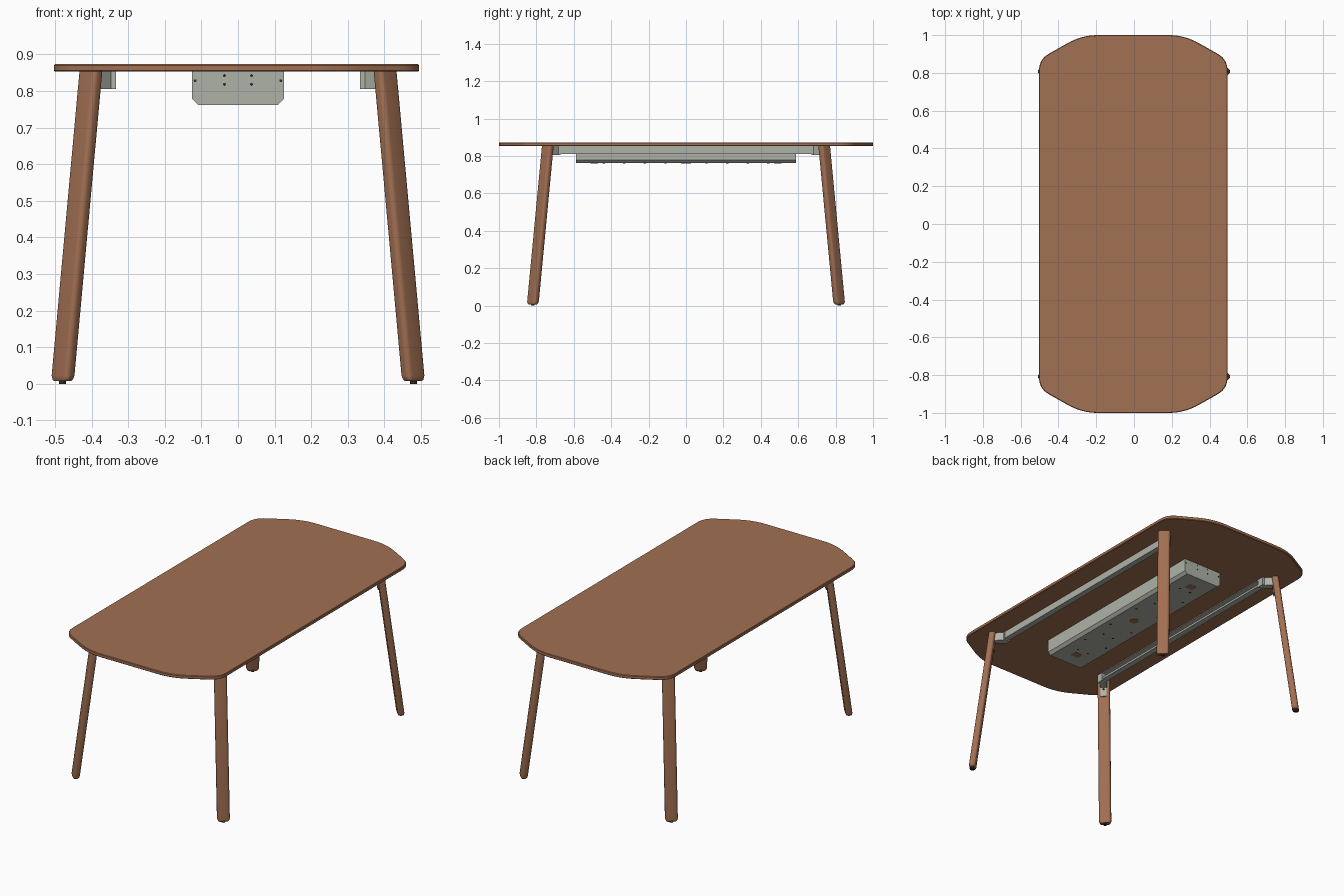
import bpy, bmesh, math
from mathutils import Vector, Matrix

cube = bpy.data.objects.get("Cube")
if cube:
    bpy.data.objects.remove(cube)


def material(name, rgb):
    m = bpy.data.materials.new(name)
    m.use_nodes = True
    m.diffuse_color = (*rgb, 1)
    m.node_tree.nodes["Principled BSDF"].inputs["Base Color"].default_value = (*rgb, 1)
    return m


WOOD = material("warm wood", (0.36, 0.16, 0.085))
METAL = material("light grey metal", (0.43, 0.45, 0.39))
DARK = material("dark rubber", (0.03, 0.025, 0.022))

TOP_Z, UNDER_Z = 0.873, 0.853


def finish(name, bm, mat, smooth=True):
    bmesh.ops.recalc_face_normals(bm, faces=bm.faces)
    mesh = bpy.data.meshes.new(name)
    bm.to_mesh(mesh)
    bm.free()
    mesh.materials.append(mat)
    ob = bpy.data.objects.new(name, mesh)
    bpy.context.collection.objects.link(ob)
    if smooth:
        bpy.ops.object.select_all(action="DESELECT")
        ob.select_set(True)
        bpy.context.view_layer.objects.active = ob
        bpy.ops.object.shade_smooth_by_angle(angle=math.radians(35))
    return ob


def loft(name, rings, mat, smooth=True):
    """Skin closed rings of points and cap both ends."""
    bm = bmesh.new()
    loops = [[bm.verts.new(p) for p in ring] for ring in rings]
    n = len(loops[0])
    for a, b in zip(loops, loops[1:]):
        for i in range(n):
            j = (i + 1) % n
            bm.faces.new((a[i], a[j], b[j], b[i]))
    bm.faces.new(loops[0])
    bm.faces.new(loops[-1])
    return finish(name, bm, mat, smooth)


def box(name, center, size, mat, angle=0):
    bm = bmesh.new()
    bmesh.ops.create_cube(bm, size=1, matrix=Matrix.Translation(center)
                          @ Matrix.Rotation(angle, 4, "Z") @ Matrix.Diagonal((*size, 1)))
    return finish(name, bm, mat, False)


def disc(name, center, radius, depth, mat, axis="Z"):
    bm = bmesh.new()
    rot = Matrix.Rotation(math.pi / 2, 4, "X") if axis == "Y" else Matrix()
    bmesh.ops.create_cone(bm, cap_ends=True, segments=20, radius1=radius, radius2=radius,
                          depth=depth, matrix=Matrix.Translation(center) @ rot)
    return finish(name, bm, mat)


def fillet(prev, corner, nxt, reach, steps=8):
    """Round one corner of an outline with a short quadratic curve."""
    c = Vector(corner)
    a = c + (Vector(prev) - c).normalized() * reach
    b = c + (Vector(nxt) - c).normalized() * reach
    return [a * (1 - t) ** 2 + c * 2 * t * (1 - t) + b * t * t
            for t in (i / steps for i in range(steps + 1))]


# Tabletop: rectangle with clipped, rounded ends
corners = []
for sx, sy in ((1, 1), (-1, 1), (-1, -1), (1, -1)):
    pair = [((sx * 0.499, sy * 0.872), 0.06), ((sx * 0.272, sy * 1.0), 0.085)]
    corners += pair if sx * sy > 0 else pair[::-1]
outline = []
for i, (p, reach) in enumerate(corners):
    outline += fillet(corners[i - 1][0], p, corners[(i + 1) % 8][0], reach)


def top_ring(z, inset):
    return [(p.x * (1 - inset / 0.5) - 0.004, p.y * (1 - inset), z) for p in outline]


loft("tabletop", [top_ring(UNDER_Z, 0.003), top_ring(UNDER_Z + 0.003, 0),
                  top_ring(TOP_Z - 0.003, 0), top_ring(TOP_Z, 0.003)], WOOD)


# Legs: rounded oblong section, splayed towards the corners
def leg_center(sx, sy, z):
    t = z / UNDER_Z
    return Vector((sx * (0.480 - 0.078 * t), sy * (0.820 - 0.081 * t), z))


def leg_ring(sx, sy, z, scale):
    half_w, half_d, r = 0.034, 0.0185, 0.014
    turn = Matrix.Rotation(math.atan2(sy, sx), 3, "Z")
    pts = []
    for k, (u, v) in enumerate(((1, 1), (-1, 1), (-1, -1), (1, -1))):
        for s in range(6):
            a = (k + s / 5) * math.pi / 2
            local = Vector((u * (half_d - r) + r * math.cos(a),
                            v * (half_w - r) + r * math.sin(a), 0))
            pts.append(leg_center(sx, sy, z) + turn @ local * scale)
    return pts


for sx, side in ((1, "left"), (-1, "right")):
    for sy, end in ((-1, "front"), (1, "back")):
        tag = f"{end}_{side}"
        loft(f"{tag}_leg", [leg_ring(sx, sy, z, s) for z, s in
                            ((0.007, 0.72), (0.011, 0.88), (0.022, 1), (UNDER_Z, 1))], WOOD)
        foot = leg_center(sx, sy, 0.005)
        disc(f"{tag}_foot", foot, 0.010, 0.01, DARK)

        # Corner bracket joining leg and rail
        angle = math.atan2(sy, sx)
        inward = Vector((-sx, -sy, 0)).normalized()
        top = leg_center(sx, sy, 0.829)
        box(f"{tag}_bracket", top + inward * 0.042, (0.054, 0.036, 0.048), METAL, angle)
        box(f"{tag}_bracket_end", (sx * 0.352, sy * 0.69, 0.829),
            (0.038, 0.04, 0.048), METAL)
        plate = leg_center(sx, sy, 0.785) + inward * 0.0195
        box(f"{tag}_leg_plate", plate, (0.006, 0.034, 0.07), METAL, angle)
        for dz in (-0.02, 0.01):
            spot = leg_center(sx, sy, 0.785 + dz) + inward * 0.0225
            box(f"{tag}_plate_screw", spot, (0.003, 0.010, 0.010), DARK, angle)

    # Side rail: channel open towards the middle
    profile = ((0.37, 0.812), (0.37, UNDER_Z), (0.335, UNDER_Z), (0.335, 0.848),
               (0.365, 0.848), (0.365, 0.817), (0.341, 0.817), (0.341, 0.824),
               (0.335, 0.824), (0.335, 0.812))
    loft(f"{side}_rail", [[(sx * x, y, z) for x, z in profile] for y in (-0.69, 0.69)],
         METAL, False)

# Cable tray: folded floor and walls, closed by end plates
W, LOW, CUT, T = 0.125, 0.762, 0.016, 0.004
outer = [(W, UNDER_Z), (W, LOW + CUT), (W - CUT, LOW)]
inner = [(W - T, UNDER_Z), (W - T, LOW + CUT + T / 2), (W - CUT - T / 2, LOW + T)]
tray = (outer + [(-x, z) for x, z in outer[::-1]]
        + [(-x, z) for x, z in inner] + inner[::-1])
loft("cable_tray", [[(x, y, z) for x, z in tray] for y in (-0.585, 0.585)], METAL, False)
plate_shape = outer + [(-x, z) for x, z in outer[::-1]]
for sy, end in ((-1, "front"), (1, "back")):
    loft(f"{end}_tray_plate", [[(x, sy * y, z) for x, z in plate_shape]
                               for y in (0.584, 0.589)], METAL, False)
    for sx in (-1, 1):
        for z in (0.842, 0.818):
            disc(f"{end}_plate_hole", (sx * 0.037, sy * 0.589, z), 0.004, 0.002, DARK, "Y")
        disc(f"{end}_plate_edge_hole", (sx * 0.117, sy * 0.589, 0.828), 0.004, 0.002, DARK, "Y")
    box(f"{end}_tray_slot", (0, sy * 0.49, LOW), (0.05, 0.04, 0.002), WOOD)

# Openings in the tray floor
disc("tray_center_opening", (0, 0, LOW), 0.026, 0.002, WOOD)
for i in range(-4, 5):
    for sx in (-1, 1):
        if i:
            x = sx * (0.075 if i % 2 else 0.035)
            disc("tray_floor_hole", (x, i * 0.11, LOW), 0.006, 0.002, DARK)
